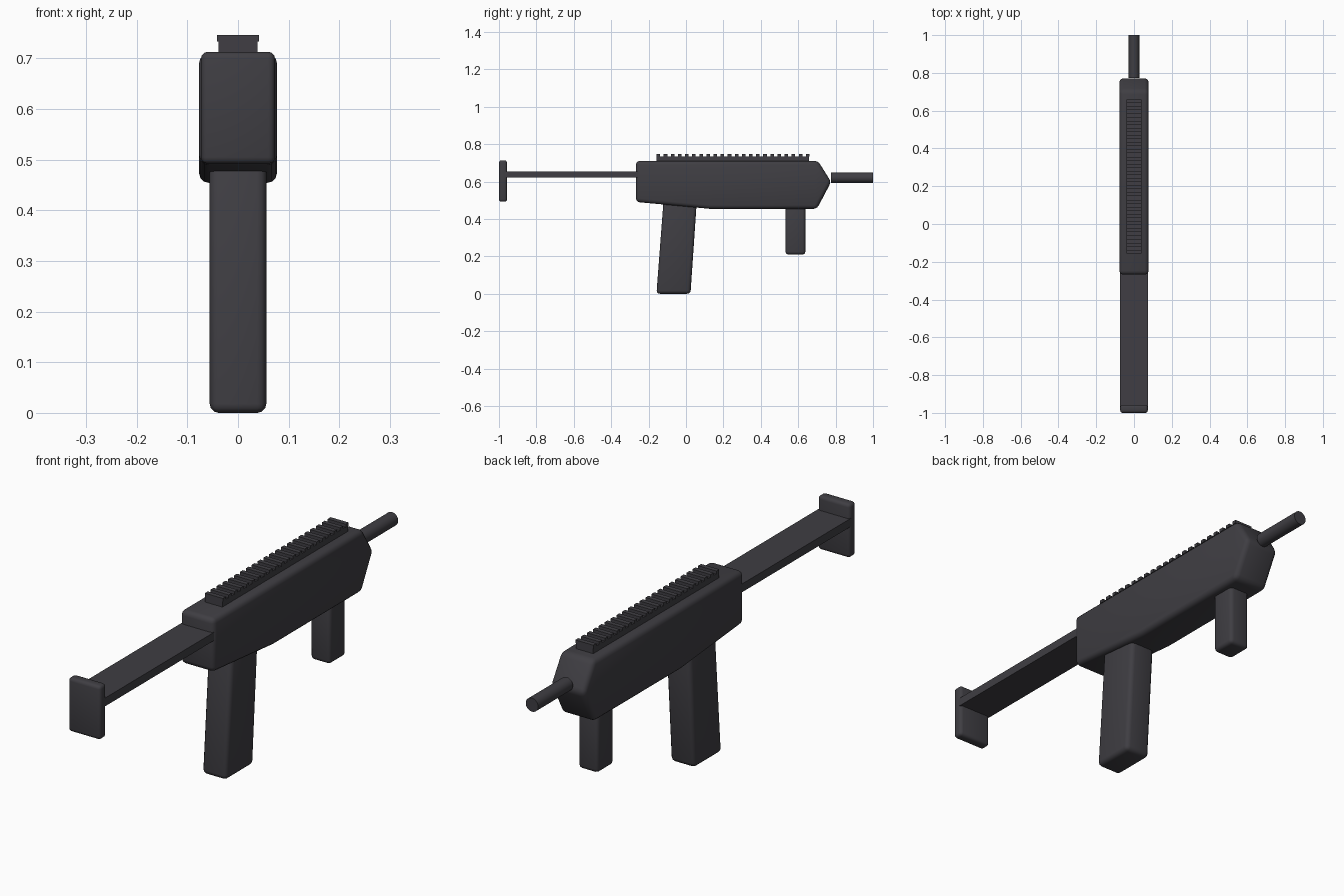
import bpy, bmesh, math

if "Cube" in bpy.data.objects:
    bpy.data.objects.remove(bpy.data.objects["Cube"])

mat = bpy.data.materials.new("dark_grey")
mat.diffuse_color = (0.05, 0.048, 0.056, 1)
mat.use_nodes = True
mat.node_tree.nodes["Principled BSDF"].inputs["Base Color"].default_value = mat.diffuse_color


def finish(obj, bevel=0.0, segments=3):
    """Assign colour, soften edges and shade smooth."""
    obj.data.materials.append(mat)
    bpy.ops.object.select_all(action='DESELECT')
    obj.select_set(True)
    bpy.context.view_layer.objects.active = obj
    if bevel:
        mod = obj.modifiers.new("soft_edges", 'BEVEL')
        mod.width = bevel
        mod.segments = segments
        mod.limit_method = 'ANGLE'
        mod.angle_limit = math.radians(25)
        bpy.ops.object.modifier_apply(modifier=mod.name)
    bpy.ops.object.shade_smooth_by_angle(angle=math.radians(35))
    return obj


def extrude_profile(name, profile, half_width, bevel=0.0):
    """Solid from a (y, z) outline, centred across x."""
    bm = bmesh.new()
    face = bm.faces.new([bm.verts.new((-half_width, y, z)) for y, z in profile])
    new = bmesh.ops.extrude_face_region(bm, geom=[face])["geom"]
    verts = [g for g in new if isinstance(g, bmesh.types.BMVert)]
    bmesh.ops.translate(bm, verts=verts, vec=(2 * half_width, 0, 0))
    bmesh.ops.recalc_face_normals(bm, faces=bm.faces[:])
    mesh = bpy.data.meshes.new(name)
    bm.to_mesh(mesh)
    bm.free()
    obj = bpy.data.objects.new(name, mesh)
    bpy.context.collection.objects.link(obj)
    return finish(obj, bevel)


def box(name, half_width, y0, y1, z0, z1, bevel=0.0):
    return extrude_profile(name, [(y0, z0), (y1, z0), (y1, z1), (y0, z1)], half_width, bevel)


# Main body with pointed nose and sloped rear underside
extrude_profile("body", [(-0.268, 0.71), (0.706, 0.71), (0.776, 0.598), (0.70, 0.454),
                         (0.13, 0.454), (-0.268, 0.491)], 0.077, 0.02)

# Leaning rear grip and short front grip
extrude_profile("rear_grip", [(-0.158, 0.0), (0.024, 0.0), (0.058, 0.50), (-0.120, 0.50)], 0.056, 0.018)
box("front_grip", 0.045, 0.532, 0.638, 0.21, 0.49, 0.015)

# Stock bar and shoulder plate
box("stock_bar", 0.073, -0.97, -0.25, 0.621, 0.655)
box("shoulder_plate", 0.073, -1.0, -0.957, 0.492, 0.713, 0.013)

# Barrel
bpy.ops.mesh.primitive_cylinder_add(vertices=32, radius=0.028, depth=0.226,
                                    location=(0, 0.887, 0.62), rotation=(math.pi / 2, 0, 0))
barrel = bpy.context.object
barrel.name = "barrel"
finish(barrel)

# Top rail with a row of teeth
box("rail_base", 0.039, -0.157, 0.658, 0.70, 0.734)
pitch = 0.038
tooth = box("rail_teeth", 0.041, -0.157, -0.138, 0.733, 0.746)
arr = tooth.modifiers.new("row", 'ARRAY')
arr.count = 22
arr.use_relative_offset = False
arr.use_constant_offset = True
arr.constant_offset_displace = (0, pitch, 0)
